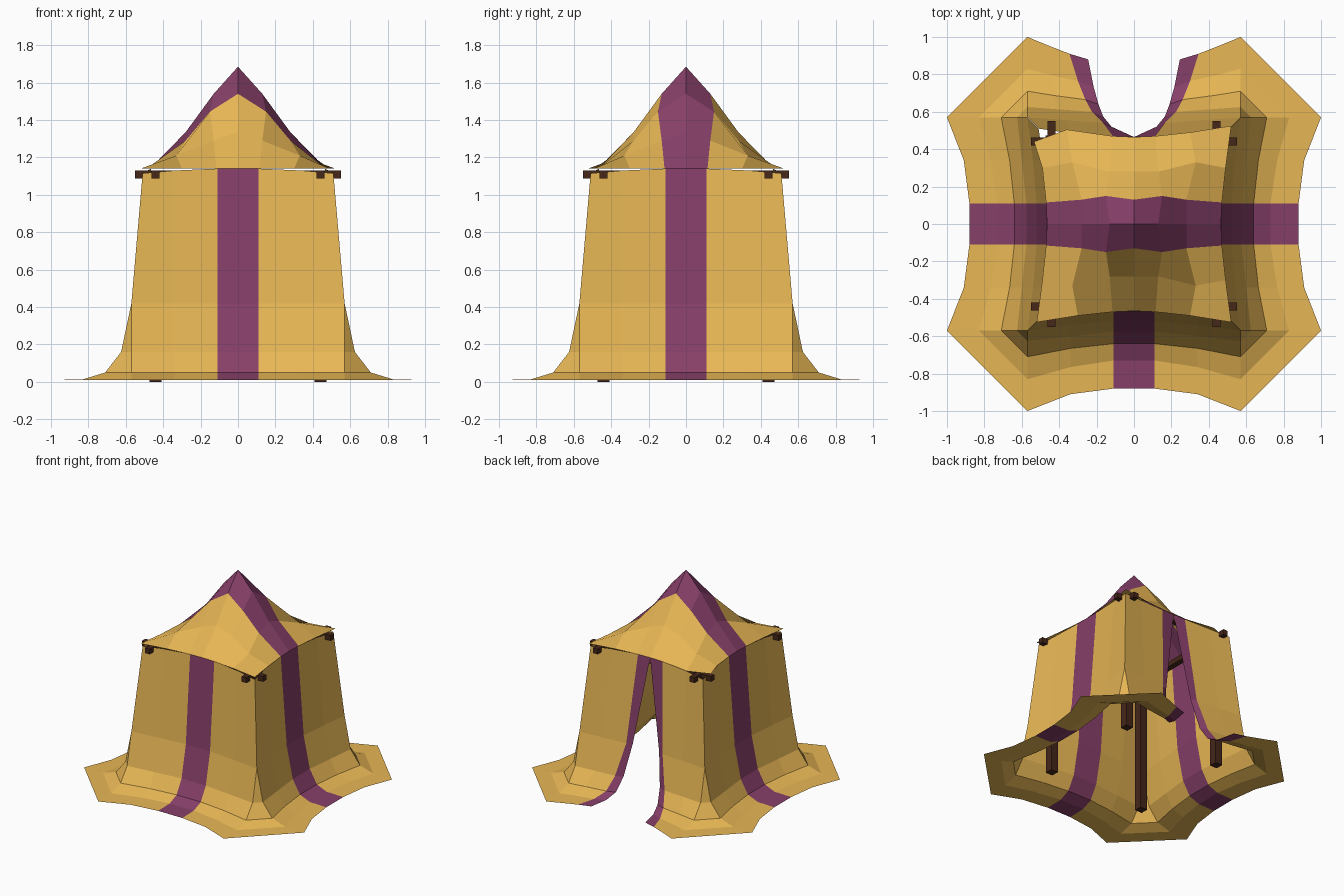
import bpy
from mathutils import Matrix, Vector

if "Cube" in bpy.data.objects:
    bpy.data.objects.remove(bpy.data.objects["Cube"])


def material(name, col):
    m = bpy.data.materials.new(name)
    m.diffuse_color = (*col, 1)
    m.use_nodes = True
    m.node_tree.nodes["Principled BSDF"].inputs["Base Color"].default_value = m.diffuse_color
    return m


GOLD = material("gold_cloth", (0.80, 0.47, 0.09))
PURPLE = material("purple_cloth", (0.24, 0.05, 0.14))
WOOD = material("dark_wood", (0.06, 0.02, 0.01))


def make(name, verts, faces, mats, idx=None):
    me = bpy.data.meshes.new(name)
    me.from_pydata([tuple(v) for v in verts], [], faces)
    for m in mats:
        me.materials.append(m)
    if idx:
        for p, i in zip(me.polygons, idx):
            p.material_index = i
    ob = bpy.data.objects.new(name, me)
    bpy.context.collection.objects.link(ob)
    return ob


# Wall profile: height, then outward distance at centre, mid and corner columns
PROFILE = [(1.14, .465, .485, .51), (.42, .52, .54, .57), (.16, .575, .60, .625),
           (.05, .64, .665, .71), (.013, .73, .765, .83), (.01, .88, .91, 1.0)]
# Doorway: sideways position of the flap edge, stripe edge and middle column
FLAP = [(0, .11, .34), (.12, .165, .36), (.165, .225, .40),
        (.19, .26, .43), (.215, .30, .45), (.245, .345, .46)]


def half_wall(side, door):
    """Rows of (u, d, z) points from the centre to one corner."""
    rows = []
    for i, (z, c, m, e) in enumerate(PROFILE):
        top = i == 0
        us = FLAP[i] if door else (0, .11, .34)
        ds = (c, m, (m + e) / 2, e) if door and not top else (c, c, m, e)
        zs = (z, z, z - .01 * top, z - .025 * top)
        us = (*us, .51 if top else .57)
        rows.append([Vector((side * u, -d, h)) for u, d, h in zip(us, ds, zs)])
    return rows


def grid_faces(nr, nc, start=0):
    return [(start + r * nc + c, start + (r + 1) * nc + c,
             start + (r + 1) * nc + c + 1, start + r * nc + c + 1)
            for r in range(nr - 1) for c in range(nc - 1)]


# Four cloth walls with a central stripe; the back one is parted as a doorway
for k, name in enumerate(("front", "right", "back", "left")):
    rot = Matrix.Rotation(k * 1.5707963, 3, 'Z')
    door = name == "back"
    L, R = half_wall(-1, door), half_wall(1, door)
    verts, faces, idx = [], [], []
    for rows in ([l[::-1] for l in L], R):
        f = grid_faces(len(rows), 4, len(verts))
        stripe = 2 if rows is not R else 0
        faces += f
        idx += [1 if i % 3 == stripe else 0 for i in range(len(f))]
        verts += [rot @ p for row in rows for p in row]
    make(name + "_wall", verts, faces, [GOLD, PURPLE], idx)

    # Flared gusset joining this wall to the next one
    pts = []
    for z, c, m, e in PROFILE[1:]:
        pts += [rot @ Vector((.57, -e, z)), rot @ Vector((e, -.57, z))]
    f = [(0, 2, 3)] + grid_faces(4, 2, 2)
    make(name + "_corner_gusset", pts[:1] + pts[1:], f, [GOLD])

# Roof quarter grid: (i, j) -> x, y, z, mirrored to four quarters
QUARTER = {(0, 0): (0, 0, 1.685), (1, 0): (.13, 0, 1.54), (2, 0): (.28, 0, 1.335),
           (3, 0): (.465, 0, 1.14), (1, 1): (.15, .15, 1.445), (2, 1): (.28, .13, 1.29),
           (3, 1): (.47, .115, 1.14), (2, 2): (.33, .33, 1.21), (3, 2): (.49, .30, 1.14),
           (3, 3): (.52, .525, 1.14)}


def roof_point(i, j):
    if (i, j) == (-3, 3):      # one corner is tugged out of place
        return (-.535, .44, 1.14)
    if (i, j) == (-2, 3):
        return (-.36, .505, 1.14)
    a, b = abs(i), abs(j)
    x, y, z = QUARTER[max(a, b), min(a, b)]
    if b > a:
        x, y = y, x
    return (x if i > 0 else -x, y if j > 0 else -y, z)


span = range(-3, 4)
verts = [roof_point(i, j) for j in span for i in span]
faces = [(r * 7 + c, r * 7 + c + 1, r * 7 + c + 8, r * 7 + c + 7)
         for r in range(6) for c in range(6)]
make("roof", verts, faces, [GOLD, PURPLE],
     [1 if r in (2, 3) else 0 for r in range(6) for c in range(6)])


def box(name, loc, size):
    bpy.ops.mesh.primitive_cube_add(size=1, location=loc)
    ob = bpy.context.object
    ob.name = name
    ob.scale = size
    ob.data.materials.append(WOOD)


# Wooden frame: four posts and crossing beams with exposed ends
for s in (-1, 1):
    box("beam_lengthwise", (s * .44, 0, 1.108), (.043, 1.1, .043))
    box("beam_crosswise", (0, s * .44, 1.108), (1.1, .043, .043))
    for t in (-1, 1):
        box("post", (s * .44, t * .44, .55), (.064, .064, 1.1))
